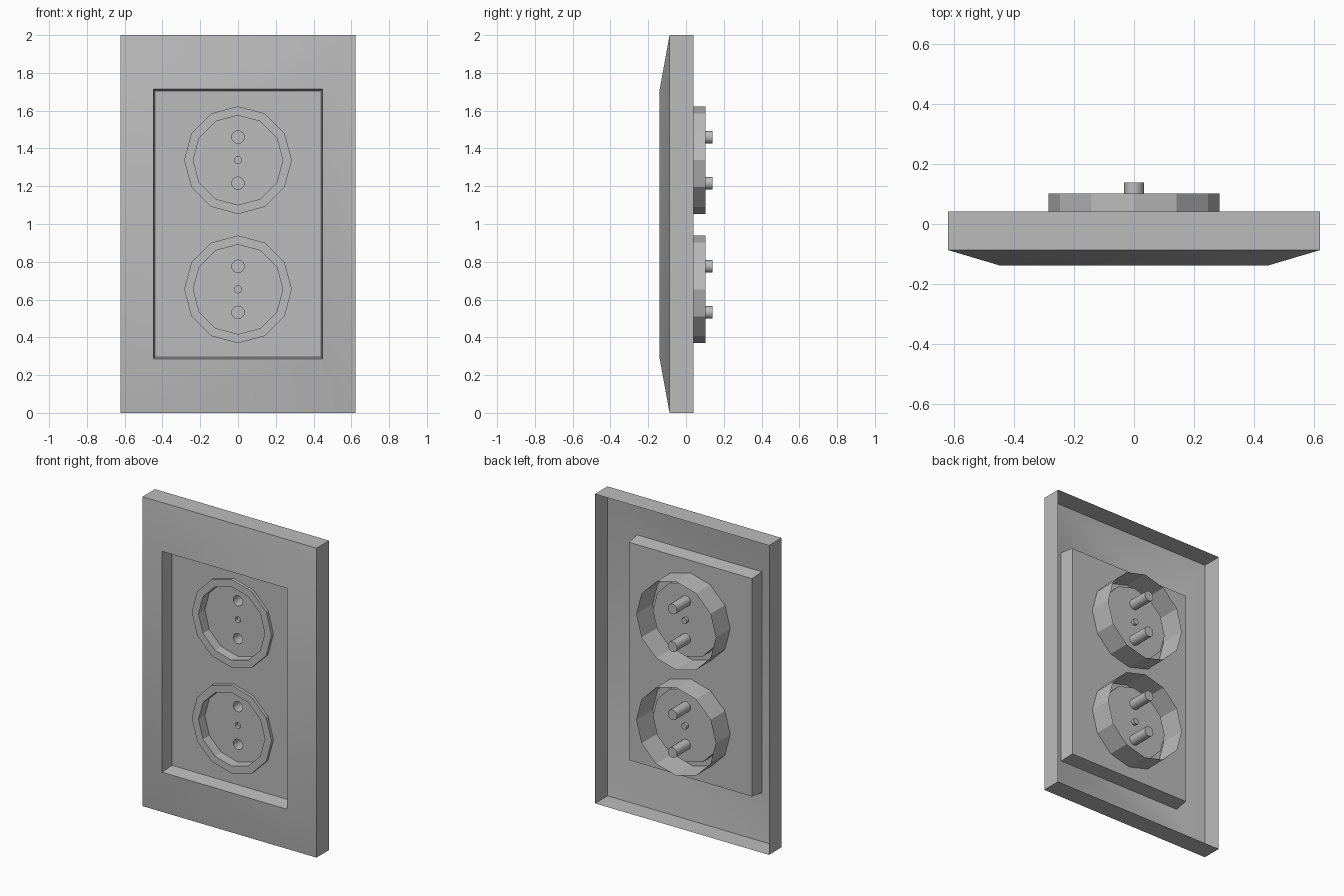
import bpy, bmesh, math

if "Cube" in bpy.data.objects:
    bpy.data.objects.remove(bpy.data.objects["Cube"], do_unlink=True)

grey = bpy.data.materials.new("plastic grey")
grey.use_nodes = True
grey.diffuse_color = (0.5, 0.5, 0.5, 1)
grey.node_tree.nodes["Principled BSDF"].inputs["Base Color"].default_value = (0.5, 0.5, 0.5, 1)

SOCKETS = {"upper": 1.338, "lower": 0.654}
RIM, BORE, PIN, EARTH = 0.285, 0.237, 0.033, 0.019
PIN_GAP = 0.122
RECESS_Y, CUP_Y = -0.045, 0.0


def rect(bm, half_x, half_z, y):
    """Rectangle of vertices, counter-clockwise from the front."""
    corners = [(-1, -1), (1, -1), (1, 1), (-1, 1)]
    return [bm.verts.new((sx * half_x, y, 1 + sz * half_z)) for sx, sz in corners]


def ring(bm, radius, y, z, sides):
    """Regular polygon of vertices, counter-clockwise from the front."""
    angles = [math.tau * i / sides for i in range(sides)]
    return [bm.verts.new((radius * math.cos(a), y, z + radius * math.sin(a))) for a in angles]


def bridge(bm, loops):
    """Join successive loops with quads."""
    for a, b in zip(loops, loops[1:]):
        for i in range(len(a)):
            j = (i + 1) % len(a)
            bm.faces.new((a[i], a[j], b[j], b[i]))


def plate(bm, loops):
    """Flat front-facing sheet inside the first loop, with the others as holes."""
    edges = []
    for loop in loops:
        for a, b in zip(loop, loop[1:] + loop[:1]):
            edges.append(bm.edges.get((a, b)) or bm.edges.new((a, b)))
    made = bmesh.ops.triangle_fill(bm, edges=edges, use_beauty=True, normal=(0, -1, 0))
    for face in made["geom"]:
        if isinstance(face, bmesh.types.BMFace):
            face.normal_update()
            if face.normal.y > 0:
                face.normal_flip()


def finish(bm, name):
    mesh = bpy.data.meshes.new(name)
    bm.to_mesh(mesh)
    bm.free()
    mesh.materials.append(grey)
    obj = bpy.data.objects.new(name, mesh)
    bpy.context.collection.objects.link(obj)
    bpy.ops.object.select_all(action="DESELECT")
    obj.select_set(True)
    bpy.context.view_layer.objects.active = obj
    bpy.ops.object.shade_smooth_by_angle(angle=math.radians(28))


# Cover frame: open-backed shell with bevelled front and recessed panel
bm = bmesh.new()
shell = [rect(bm, 0.622, 1.0, 0.041), rect(bm, 0.622, 1.0, -0.087),
         rect(bm, 0.447, 0.714, -0.139), rect(bm, 0.44, 0.704, RECESS_Y)]
bridge(bm, shell)
plate(bm, [shell[-1]] + [ring(bm, RIM, RECESS_Y, z, 12) for z in SOCKETS.values()])
finish(bm, "cover_frame")

for place, z in SOCKETS.items():
    holes = [("top_pin_sleeve", PIN, z + PIN_GAP, 0.139),
             ("bottom_pin_sleeve", PIN, z - PIN_GAP, 0.139),
             ("centre_screw_hole", EARTH, z, 0.02)]

    # Socket cup: outer skirt, raised rim, bore and pierced floor
    bm = bmesh.new()
    cup = [ring(bm, r, y, z, 12) for r, y in
           [(RIM, 0.102), (RIM, -0.065), (BORE, -0.065), (BORE, CUP_Y)]]
    bridge(bm, cup)
    plate(bm, [cup[-1]] + [ring(bm, r, CUP_Y, hz, 16) for _, r, hz, _ in holes])
    finish(bm, place + "_socket_cup")

    # Sleeves behind the holes, closed at the back
    for part, r, hz, end in holes:
        bm = bmesh.new()
        tube = [ring(bm, r, y, hz, 16) for y in (CUP_Y, end)]
        bridge(bm, tube)
        bm.faces.new(tube[-1])
        finish(bm, place + "_" + part)
